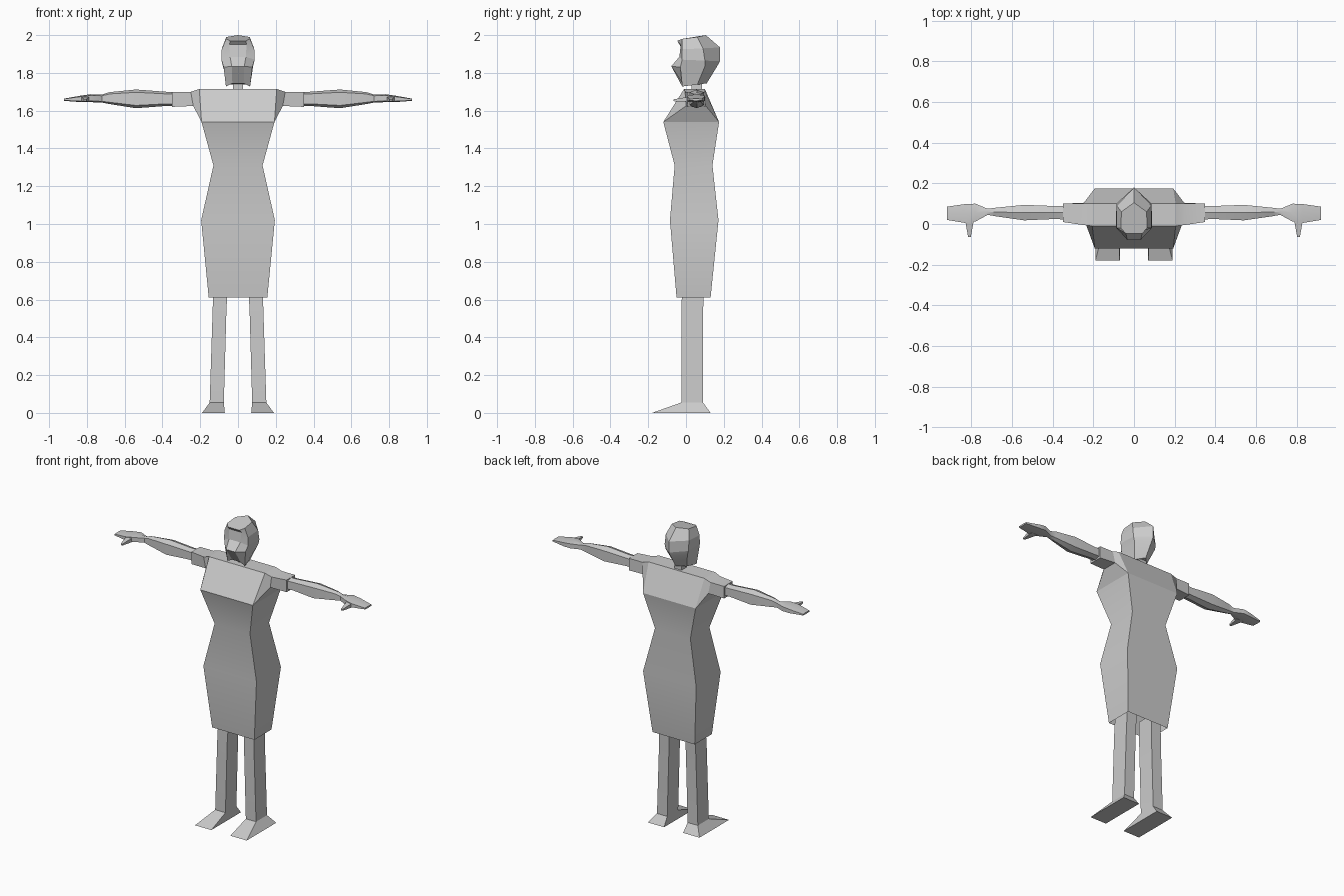
import bpy, bmesh, math

if "Cube" in bpy.data.objects:
    bpy.data.objects.remove(bpy.data.objects["Cube"])


def loft(name, rings, mirror=False, caps=(True, True), angle=30):
    """Skin a list of point rings; optionally mirror across x = 0."""
    bm = bmesh.new()
    loops = [[bm.verts.new(p) for p in r] for r in rings]
    n = len(loops[0])
    for a, b in zip(loops, loops[1:]):
        for i in range(n):
            j = (i + 1) % n
            bm.faces.new((a[i], a[j], b[j], b[i]))
    if caps[0]:
        bm.faces.new(loops[0][::-1])
    if caps[1]:
        bm.faces.new(loops[-1])
    if mirror:
        geo = bm.verts[:] + bm.edges[:] + bm.faces[:]
        dup = bmesh.ops.duplicate(bm, geom=geo)["geom"]
        for v in dup:
            if isinstance(v, bmesh.types.BMVert):
                v.co.x *= -1
    bmesh.ops.recalc_face_normals(bm, faces=bm.faces[:])
    me = bpy.data.meshes.new(name)
    bm.to_mesh(me)
    bm.free()
    ob = bpy.data.objects.new(name, me)
    bpy.context.collection.objects.link(ob)
    bpy.context.view_layer.objects.active = ob
    ob.select_set(True)
    bpy.ops.object.shade_smooth_by_angle(angle=math.radians(angle))
    ob.select_set(False)
    return ob


def rect(x0, x1, y0, y1, z):
    return [(x0, y0, z), (x1, y0, z), (x1, y1, z), (x0, y1, z)]


def limb(x, y0, y1, z0, z1):
    """Six-sided section across x with a ridge on top and below."""
    cy, cz, ry, rz = (y0 + y1) / 2, (z0 + z1) / 2, (y1 - y0) / 2, (z1 - z0) / 2
    return [(x, cy + ry * s, cz + rz * t)
            for s, t in ((-1, -.7), (0, -1), (1, -.7), (1, .7), (0, 1), (-1, .7))]


# Dress body, open at the hem
body = [(.155, -.05, .13, .61), (.195, -.085, .172, 1.02), (.13, -.06, .14, 1.31),
        (.193, -.12, .175, 1.54), (.205, -.01, .10, 1.715)]
loft("dress", [rect(-w, w, a, b, z) for w, a, b, z in body], caps=(False, True))

# Shoulders and short sleeves
sleeve = [
    [(.193, -.12, 1.54), (.193, .175, 1.54), (.205, .10, 1.715), (.205, -.01, 1.715)],
    [(.237, 0, 1.625), (.237, .105, 1.625), (.25, .10, 1.70), (.25, -.005, 1.70)],
    [(.35, .01, 1.62), (.35, .10, 1.62), (.35, .10, 1.70), (.35, .01, 1.70)],
]
loft("sleeves", sleeve, mirror=True, caps=(False, True))

# Arms tapering to flat hands
arm = [(.33, .02, .09, 1.625, 1.70), (.38, .025, .088, 1.625, 1.70),
       (.54, .018, .094, 1.613, 1.712), (.68, .038, .08, 1.635, 1.698),
       (.72, .045, .075, 1.643, 1.685), (.78, .012, .10, 1.645, 1.687),
       (.83, .005, .098, 1.645, 1.68), (.92, .02, .085, 1.652, 1.664)]
loft("arms", [limb(*a) for a in arm], mirror=True)

# Thumbs
thumb = [(.785, .83, .03, 1.647, 1.675), (.79, .828, .005, 1.647, 1.672),
         (.803, .816, -.065, 1.65, 1.66)]
loft("thumbs", [[(a, y, c), (b, y, c), (b, y, d), (a, y, d)]
                for a, b, y, c, d in thumb], mirror=True)

# Legs and wedge feet
leg = [(.07, .19, -.18, .13, 0), (.075, .15, -.025, .09, .055),
       (.062, .135, -.025, .09, .52), (.055, .13, -.02, .095, .68)]
loft("legs", [rect(*r) for r in leg], mirror=True)

# Neck
loft("neck", [rect(-.027, .027, .03, .085, 1.69), rect(-.025, .025, .03, .085, 1.77)])

# Head: each ring gives front corner, temple, rear side and back centre
head = [
    [(.03, -.018, 1.745), (.064, -.02, 1.728), (.048, .06, 1.738), (0, .11, 1.745)],
    [(.033, -.078, 1.835), (.076, -.03, 1.83), (.08, .10, 1.835), (0, .165, 1.835)],
    [(.042, -.035, 1.885), (.088, -.02, 1.87), (.087, .10, 1.865), (0, .18, 1.862)],
    [(.045, -.028, 1.95), (.086, -.02, 1.925), (.085, .09, 1.93), (0, .18, 1.935)],
    [(.042, -.046, 1.97), (.064, -.02, 1.98), (.062, .06, 1.99), (0, .105, 2.0)],
]
loft("head", [h + [(-x, y, z) for x, y, z in h[2::-1]] for h in head], angle=15)
